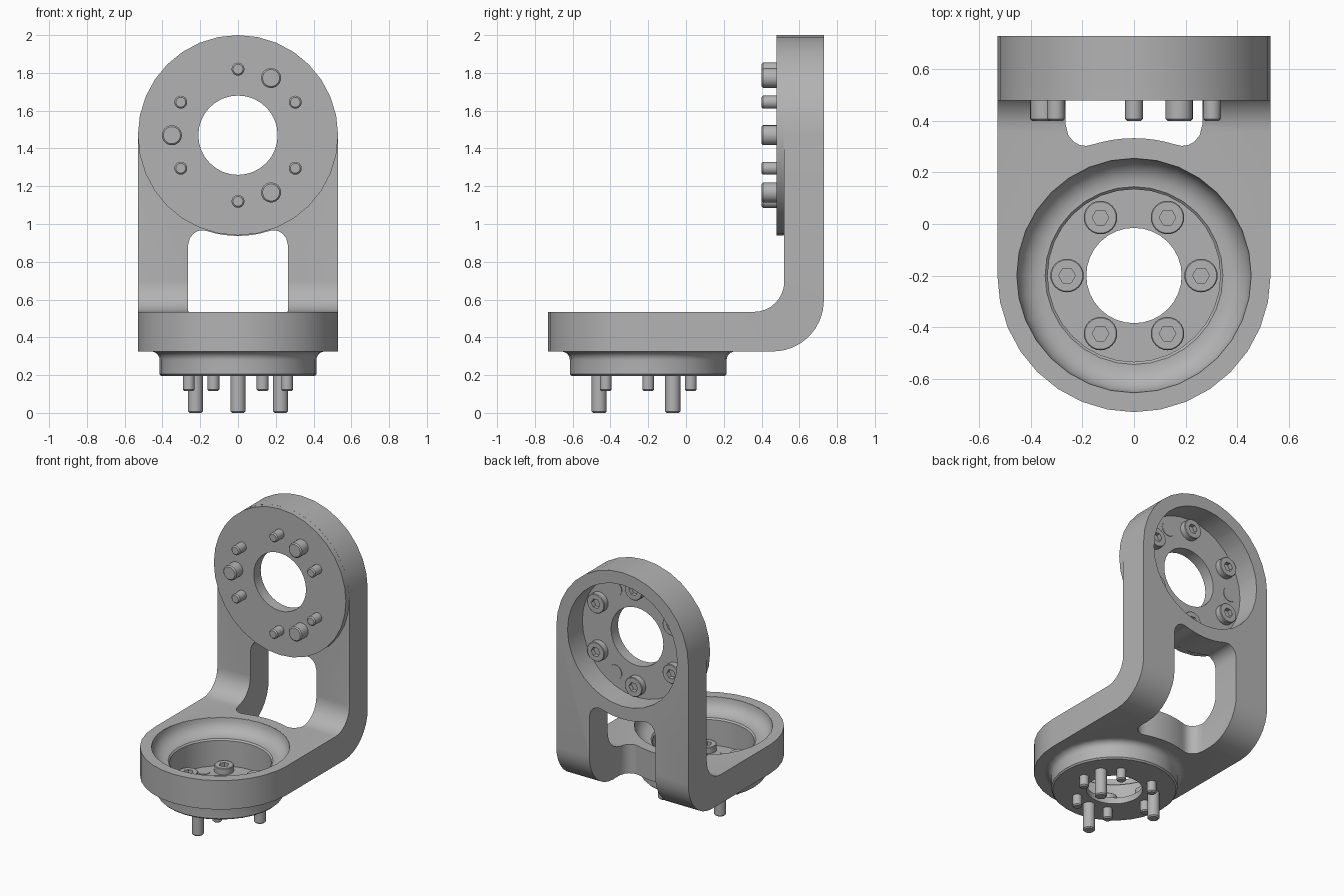
import bpy, bmesh
from math import sin, cos, pi, radians, sqrt

if "Cube" in bpy.data.objects:
    bpy.data.objects.remove(bpy.data.objects["Cube"], do_unlink=True)

metal = bpy.data.materials.new("plain grey metal")
metal.use_nodes = True
grey = (0.45, 0.45, 0.45, 1)
metal.diffuse_color = grey
metal.node_tree.nodes["Principled BSDF"].inputs["Base Color"].default_value = grey

R = 0.53                  # rounded end radius of the bracket
BASE, UPPER = -0.2, 1.47  # y of the base flange axis, z of the upper flange axis
SIDES = 32


def finish(name, bm):
    bmesh.ops.remove_doubles(bm, verts=bm.verts, dist=1e-5)
    bmesh.ops.recalc_face_normals(bm, faces=bm.faces)
    mesh = bpy.data.meshes.new(name)
    bm.to_mesh(mesh)
    bm.free()
    mesh.materials.append(metal)
    ob = bpy.data.objects.new(name, mesh)
    bpy.context.collection.objects.link(ob)
    return ob


def select(ob):
    bpy.ops.object.select_all(action='DESELECT')
    ob.select_set(True)
    bpy.context.view_layer.objects.active = ob


def smooth(ob):
    select(ob)
    bpy.ops.object.shade_smooth_by_angle(angle=radians(32))


def place(u, v, h, upright):
    """Flange coordinates to the model: upright axis is z, otherwise y."""
    return (u, BASE + v, h) if upright else (u, h, UPPER + v)


def lathe(name, profile, upright, at=(0, 0), sides=SIDES):
    """Revolve (radius, height) points; a third item makes that ring hexagonal."""
    bm = bmesh.new()
    rings = []
    for r, h, *hexagonal in profile:
        ring = []
        for i in range(sides):
            a = 2 * pi * i / sides
            q = r
            if hexagonal:
                q = r * cos(pi / 6) / cos(a % (pi / 3) - pi / 6)
            ring.append(bm.verts.new(place(at[0] + q * cos(a), at[1] + q * sin(a), h, upright)))
        rings.append(ring)
    pairs = list(zip(rings, rings[1:]))
    if profile[0][0] > 0:
        pairs.append((rings[-1], rings[0]))
    for a, b in pairs:
        for i in range(sides):
            j = (i + 1) % sides
            bm.faces.new((a[i], a[j], b[j], b[i]))
    return finish(name, bm)


def cylinder(name, r, low, high, upright):
    return lathe(name, [(0, low), (r, low), (r, high), (0, high)], upright)


def window_cutter(name, low, high, far, upright):
    """Slot with rounded corners whose near end follows the flange."""
    r = R + 0.003
    half = [(u, sqrt(r * r - u * u)) for u in (0.04, 0.08, 0.12, 0.155)]
    half += [(0.185, 0.503), (0.21, 0.506), (0.235, 0.52), (0.255, 0.545),
             (0.265, 0.585), (0.265, far)]
    outline = [(-u, v) for u, v in reversed(half)] + [(0, r)] + half
    sign = 1 if upright else -1
    bm = bmesh.new()
    a, b = [[bm.verts.new(place(u, sign * v, h, upright)) for u, v in outline]
            for h in (low, high)]
    bm.faces.new(a)
    bm.faces.new(b)
    for i in range(len(a)):
        bm.faces.new((a[i - 1], a[i], b[i], b[i - 1]))
    return finish(name, bm)


# Bent bracket: sections of (inner point, outer point, half width) along the L
quarter = [pi / 2 * i / 8 for i in range(9)]
sections = []
for a in reversed(quarter):
    y = BASE - R * sin(a)
    sections.append(((y, 0.535), (y, 0.325), R * cos(a)))
for a in quarter:
    sections.append(((0.36 + 0.16 * sin(a), 0.695 - 0.16 * cos(a)),
                     (0.46 + 0.27 * sin(a), 0.595 - 0.27 * cos(a)), R))
for a in quarter:
    z = UPPER + R * sin(a)
    sections.append(((0.52, z), (0.73, z), R * cos(a)))
bm = bmesh.new()
loops = [[bm.verts.new((x, *p)) for x, p in ((-w, i), (w, i), (w, o), (-w, o))]
         for i, o, w in sections]
for a, b in zip(loops, loops[1:]):
    for k in range(4):
        bm.faces.new((a[k - 1], a[k], b[k], b[k - 1]))
bmesh.ops.remove_doubles(bm, verts=bm.verts, dist=1e-5)
bmesh.ops.dissolve_degenerate(bm, edges=bm.edges, dist=1e-5)
bracket = finish("bent_bracket", bm)

# Flange openings and the window through the bend
cutters = [cylinder("base_opening", 0.4575, 0.2, 0.7, True),
           cylinder("upper_opening", 0.44, 0.4, 0.9, False),
           window_cutter("base_window", 0.1, 0.7, 1.2, True),
           window_cutter("upper_window", 0.4, 0.9, 0.85, False)]
for cutter in cutters:
    cutter.hide_render = True
    mod = bracket.modifiers.new(cutter.name, 'BOOLEAN')
    mod.operation = 'DIFFERENCE'
    mod.solver = 'EXACT'
    mod.object = cutter
    select(bracket)
    bpy.ops.object.modifier_apply(modifier=mod.name)
for cutter in cutters:
    bpy.data.objects.remove(cutter, do_unlink=True)
smooth(bracket)

# Base cup: flared neck outside, filleted bowl inside
arc = [pi / 2 * i / 6 for i in range(7)]
cup = [(0.185, 0.195), (0.405, 0.195), (0.415, 0.205)]
cup += [(0.46 - 0.045 * cos(a), 0.28 + 0.045 * sin(a)) for a in arc]
cup += [(0.46, 0.534)]
cup += [(0.355 + 0.1 * cos(a), 0.534 - 0.1 * sin(a)) for a in arc]
cup += [(0.345, 0.434), (0.335, 0.424), (0.335, 0.24), (0.185, 0.24)]
smooth(lathe("base_cup", cup, True))

# Upper flange disc, with its floor set into the bracket
disc = [(0.21, 0.48), (R, 0.48), (R - 0.0005, 0.522), (0.445, 0.522),
        (0.445, 0.56), (0.21, 0.56)]
smooth(lathe("upper_disc", disc, False))


def fasteners(prefix, upright, ring, shaft, head, pin, tip, pin_tip, floor, starts):
    """Six socket screws and three dowel pins on one bolt circle."""
    c = 0.008
    top = floor + 0.045
    screw = [(0, tip), (shaft - c, tip), (shaft, tip + c), (shaft, floor),
             (head, floor), (head, top - c / 2), (head - c / 2, top),
             (head * 0.5, top, 1), (head * 0.5, top - 0.03, 1), (0, top - 0.03)]
    dowel = [(0, pin_tip), (pin - c, pin_tip), (pin, pin_tip + c),
             (pin, floor + 0.004), (0, floor + 0.004)]
    for kind, profile, count, start in (("screw", screw, 6, starts[0]),
                                        ("dowel", dowel, 3, starts[1])):
        for i in range(count):
            a = radians(start) + 2 * pi * i / count
            at = (ring * cos(a), ring * sin(a))
            smooth(lathe(f"{prefix}_{kind}_{i + 1}", profile, upright, at, 24))


fasteners("base", True, 0.26, 0.031, 0.065, 0.04, 0.115, 0, 0.24, (0, 30))
fasteners("upper", False, 0.35, 0.034, 0.07, 0.053, 0.4, 0.4, 0.56, (30, 60))
